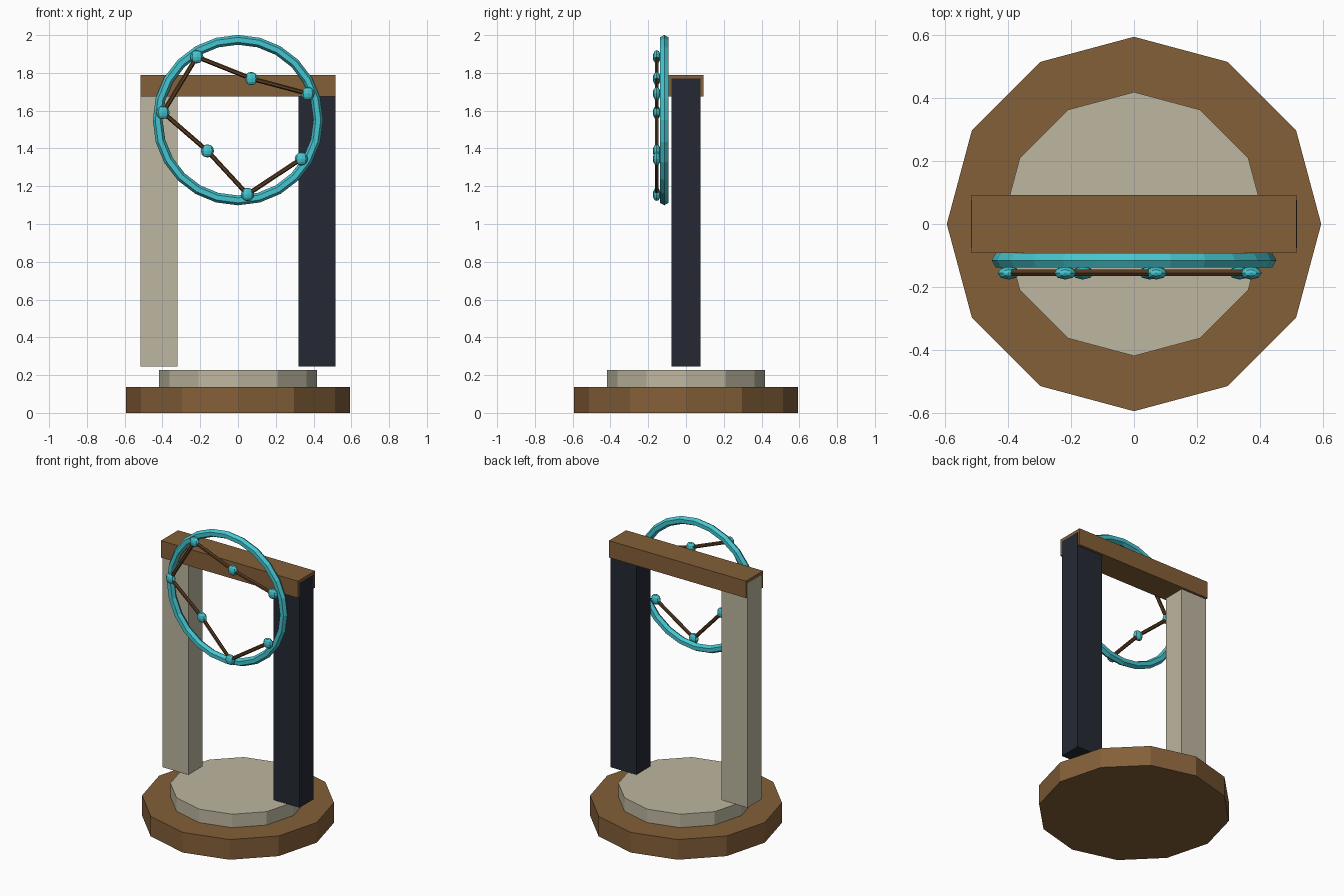
import bpy, math
from mathutils import Vector

if "Cube" in bpy.data.objects:
    bpy.data.objects.remove(bpy.data.objects["Cube"])


def material(name, rgb):
    m = bpy.data.materials.new(name)
    m.diffuse_color = (*rgb, 1)
    m.use_nodes = True
    m.node_tree.nodes["Principled BSDF"].inputs["Base Color"].default_value = m.diffuse_color
    return m


WOOD = material("wood", (0.23, 0.115, 0.04))
ROD = material("dark_wood", (0.10, 0.045, 0.016))
STONE = material("pale_stone", (0.51, 0.47, 0.35))
DARK = material("dark_slate", (0.018, 0.022, 0.034))
TEAL = material("teal", (0.06, 0.56, 0.62))


def finish(name, mat):
    ob = bpy.context.object
    ob.name = name
    ob.data.materials.append(mat)
    return ob


def disc(name, radius, z0, z1, mat):
    bpy.ops.mesh.primitive_cylinder_add(vertices=12, radius=radius, depth=z1 - z0,
                                        location=(0, 0, (z0 + z1) / 2))
    finish(name, mat)


def box(name, lo, hi, mat):
    lo, hi = Vector(lo), Vector(hi)
    bpy.ops.mesh.primitive_cube_add(size=1, location=(lo + hi) / 2)
    ob = finish(name, mat)
    ob.scale = hi - lo


def rod(name, a, b, radius, mat):
    a, b = Vector(a), Vector(b)
    bpy.ops.mesh.primitive_cylinder_add(vertices=6, radius=radius, depth=(b - a).length,
                                        location=(a + b) / 2)
    ob = finish(name, mat)
    ob.rotation_euler = (b - a).to_track_quat('Z', 'Y').to_euler()


# Stepped twelve-sided base
disc("base", 0.593, 0, 0.137, WOOD)
disc("base_step", 0.418, 0.137, 0.228, STONE)

# Two pillars and the lintel across them
box("left_pillar", (-0.516, -0.076, 0.245), (-0.32, 0.076, 1.77), STONE)
box("right_pillar", (0.32, -0.076, 0.245), (0.516, 0.076, 1.77), DARK)
box("lintel", (-0.515, -0.092, 1.675), (0.515, 0.092, 1.79), WOOD)

# Ring on the front
bpy.ops.mesh.primitive_torus_add(major_segments=24, minor_segments=6, major_radius=0.425,
                                 minor_radius=0.026, location=(0, -0.115, 1.55),
                                 rotation=(math.pi / 2, 0, 0))
finish("ring", TEAL)

# Beads joined by a chain of thin rods
points = [(0.37, 1.69), (0.07, 1.77), (-0.218, 1.885), (-0.397, 1.59),
          (-0.162, 1.387), (0.05, 1.157), (0.335, 1.345)]
chain = [(x, -0.155, z) for x, z in points]
for i, p in enumerate(chain):
    bpy.ops.mesh.primitive_uv_sphere_add(segments=8, ring_count=6, radius=0.035, location=p)
    finish(f"bead_{i + 1}", TEAL).scale = (1, 0.6, 1)
for i, (a, b) in enumerate(zip(chain, chain[1:])):
    rod(f"link_rod_{i + 1}", a, b, 0.012, ROD)
